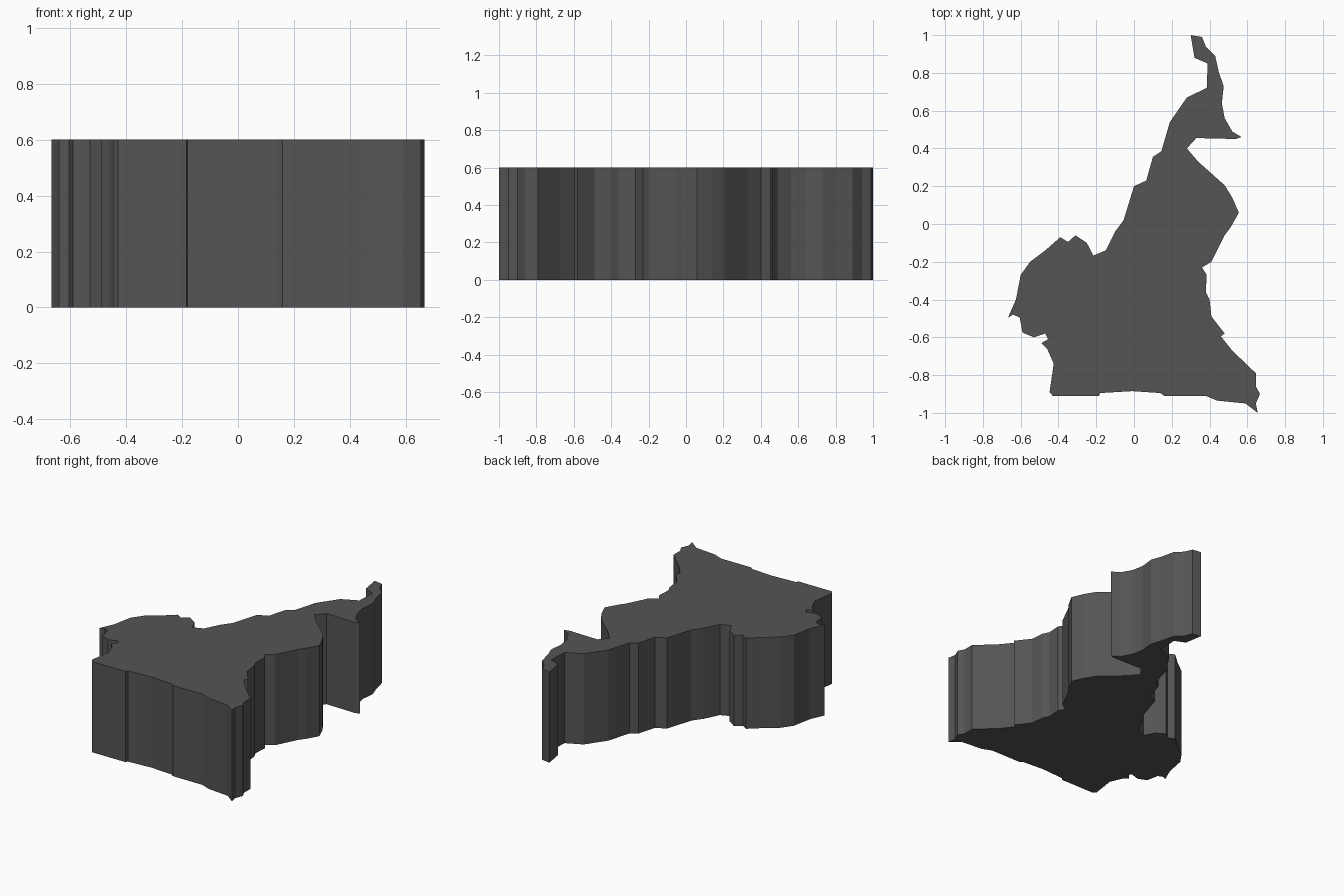
import bpy, bmesh

# Plan outline, clockwise from the north tip
OUTLINE = [
    # east side
    (.30, 1), (.36, .99), (.38, .94), (.43, .89), (.45, .80), (.475, .73),
    (.465, .64), (.48, .56), (.52, .49), (.57, .46), (.54, .45), (.33, .455),
    (.28, .40), (.34, .33), (.48, .205), (.52, .14), (.555, .06), (.51, -.02),
    (.48, -.06), (.41, -.20), (.36, -.23), (.385, -.27), (.38, -.36),
    (.40, -.40), (.41, -.49), (.48, -.58), (.46, -.595), (.52, -.67),
    (.645, -.79), (.645, -.86), (.667, -.90), (.645, -.95), (.655, -1),
    # south edge
    (.59, -.95), (.44, -.935), (.38, -.91), (.16, -.91), (.14, -.895),
    (-.01, -.885), (-.18, -.895), (-.185, -.91), (-.43, -.91), (-.447, -.89),
    # west side
    (-.425, -.74), (-.46, -.66), (-.49, -.63), (-.455, -.61), (-.47, -.58),
    (-.53, -.60), (-.59, -.575), (-.605, -.495), (-.64, -.48), (-.667, -.495),
    (-.625, -.40), (-.60, -.27), (-.55, -.20), (-.47, -.14), (-.39, -.07),
    (-.35, -.095), (-.31, -.06), (-.25, -.10), (-.215, -.167), (-.15, -.14),
    (-.10, -.04), (-.055, .02), (0, .20), (.065, .23), (.10, .355),
    (.145, .385), (.19, .54), (.28, .67), (.385, .72), (.39, .85), (.32, .88),
]
HEIGHT = 0.6

# Extruded map slab
bm = bmesh.new()
base = bm.faces.new([bm.verts.new((x, y, 0)) for x, y in OUTLINE])
top = bmesh.ops.extrude_face_region(bm, geom=[base], use_keep_orig=True)
bmesh.ops.translate(bm, vec=(0, 0, HEIGHT),
                    verts=[v for v in top["geom"] if isinstance(v, bmesh.types.BMVert)])
bmesh.ops.recalc_face_normals(bm, faces=bm.faces)
mesh = bpy.data.meshes.new("map_slab")
bm.to_mesh(mesh)
bm.free()
slab = bpy.data.objects.new("map_slab", mesh)
bpy.context.collection.objects.link(slab)

# Dark grey finish
mat = bpy.data.materials.new("dark_grey")
mat.diffuse_color = (0.09, 0.09, 0.09, 1)
mesh.materials.append(mat)
